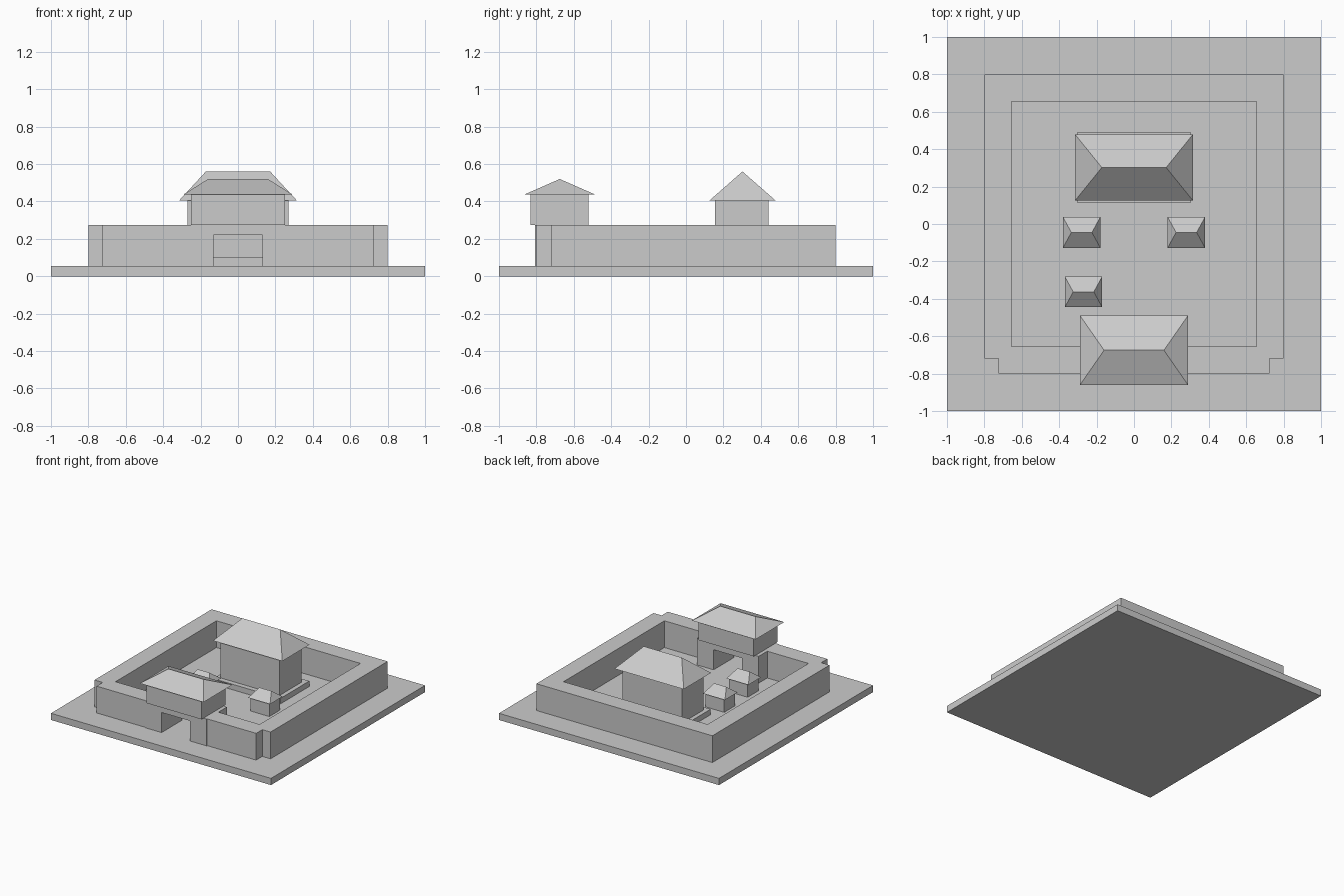
import bpy
import bmesh

if "Cube" in bpy.data.objects:
    bpy.data.objects.remove(bpy.data.objects["Cube"], do_unlink=True)

stone = bpy.data.materials.new("pale_grey")
stone.use_nodes = True
COLOUR = (0.6, 0.6, 0.6, 1)
stone.diffuse_color = COLOUR
stone.node_tree.nodes["Principled BSDF"].inputs["Base Color"].default_value = COLOUR

GROUND = 0.055
WALL_TOP = 0.275


def finish(name, bm):
    bmesh.ops.recalc_face_normals(bm, faces=bm.faces)
    mesh = bpy.data.meshes.new(name)
    bm.to_mesh(mesh)
    bm.free()
    mesh.materials.append(stone)
    obj = bpy.data.objects.new(name, mesh)
    bpy.context.collection.objects.link(obj)
    return obj


def box(name, x, y, z):
    """Block from (low, high) ranges on each axis."""
    bm = bmesh.new()
    bmesh.ops.create_cube(bm, size=1)
    for v in bm.verts:
        v.co = [lo + (c + 0.5) * (hi - lo) for c, (lo, hi) in zip(v.co, (x, y, z))]
    return finish(name, bm)


def prism(name, outline, z):
    """Vertical extrusion of a plan outline."""
    bm = bmesh.new()
    face = bm.faces.new([bm.verts.new((x, y, z[0])) for x, y in outline])
    top = bmesh.ops.extrude_face_region(bm, geom=[face])["geom"]
    for v in top:
        if isinstance(v, bmesh.types.BMVert):
            v.co.z = z[1]
    return finish(name, bm)


def hip_roof(name, cx, cy, half_x, half_y, ridge, eave, top):
    """Hipped roof with a flat soffit and a ridge along x."""
    bm = bmesh.new()
    a, b, c, d = [bm.verts.new((cx + sx * half_x, cy + sy * half_y, eave))
                  for sx, sy in ((-1, -1), (1, -1), (1, 1), (-1, 1))]
    left, right = [bm.verts.new((cx + s * ridge, cy, top)) for s in (-1, 1)]
    for corners in ((d, c, b, a), (a, b, right, left), (b, c, right),
                    (c, d, left, right), (d, a, left)):
        bm.faces.new(corners)
    return finish(name, bm)


def cut(target, cutter):
    """Subtract a block and drop it afterwards."""
    mod = target.modifiers.new("cut", 'BOOLEAN')
    mod.operation = 'DIFFERENCE'
    mod.solver = 'EXACT'
    mod.object = cutter
    bpy.context.view_layer.objects.active = target
    bpy.ops.object.modifier_apply(modifier=mod.name)
    bpy.data.objects.remove(cutter, do_unlink=True)


# Ground slab
box("ground_slab", (-1, 1), (-1, 1), (0, GROUND))

# Perimeter wall: notched front corners, hollow courtyard, gateway gap
half_plan = [(0.725, -0.8), (0.725, -0.72), (0.8, -0.72), (0.8, 0.8)]
plan = half_plan + [(-x, y) for x, y in reversed(half_plan)]
wall = prism("perimeter_wall", plan, (GROUND, WALL_TOP))
cut(wall, box("courtyard_cutter", (-0.655, 0.655), (-0.655, 0.655), (0, 1)))
cut(wall, box("gap_cutter", (-0.2, 0.2), (-1, -0.6), (0, 1)))

# Gate block with a square passage
gate = box("gate_block", (-0.28, 0.28), (-0.806, -0.544), (GROUND, WALL_TOP))
cut(gate, box("passage_cutter", (-0.13, 0.13), (-1, 0), (0, 0.22)))

# Gatehouse above the passage
box("gatehouse_walls", (-0.25, 0.25), (-0.832, -0.522), (WALL_TOP, 0.438))
hip_roof("gatehouse_roof", 0, -0.675, 0.29, 0.187, 0.16, 0.438, 0.52)

# Main hall on its terrace
box("hall_terrace", (-0.305, 0.305), (0.115, 0.49), (GROUND, 0.1))
box("hall_walls", (-0.27, 0.27), (0.156, 0.44), (0.1, 0.405))
hip_roof("hall_roof", 0, 0.302, 0.315, 0.177, 0.172, 0.405, 0.56)

# Small courtyard houses
for label, x, y in (("left", 0.28, -0.045), ("right", -0.28, -0.045), ("front", -0.27, -0.363)):
    box(label + "_house_walls", (x - 0.085, x + 0.085), (y - 0.07, y + 0.07), (GROUND, 0.165))
    hip_roof(label + "_house_roof", x, y, 0.1, 0.082, 0.055, 0.165, 0.23)
